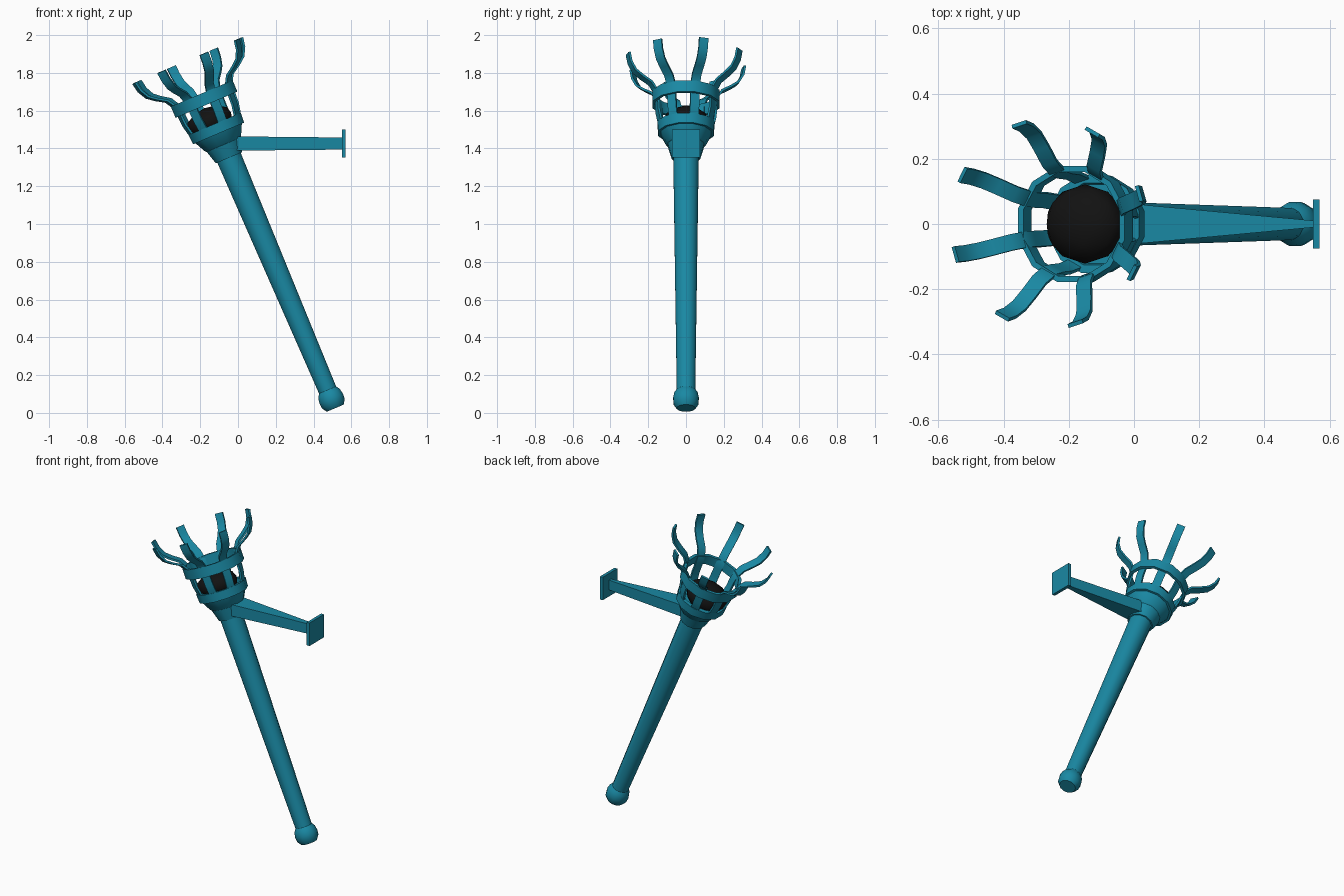
import bpy, bmesh
from math import sin, cos, pi, radians
from mathutils import Matrix, Vector

if "Cube" in bpy.data.objects:
    bpy.data.objects.remove(bpy.data.objects["Cube"])

# tilted frame shared by the shaft and head (local z runs along the shaft)
FRAME = Matrix.Translation((0.515, 0, 0.025)) @ Matrix.Rotation(radians(-23), 4, 'Y')


def material(name, rgb):
    m = bpy.data.materials.new(name)
    m.diffuse_color = (*rgb, 1)
    m.use_nodes = True
    m.node_tree.nodes["Principled BSDF"].inputs["Base Color"].default_value = m.diffuse_color
    return m


TEAL = material("teal_metal", (0.01, 0.25, 0.37))
BLACK = material("black_coal", (0.006, 0.006, 0.006))


def finish(name, bm, mat, matrix, angle=35):
    bmesh.ops.recalc_face_normals(bm, faces=bm.faces)
    bm.transform(matrix)
    me = bpy.data.meshes.new(name)
    bm.to_mesh(me)
    bm.free()
    me.materials.append(mat)
    ob = bpy.data.objects.new(name, me)
    bpy.context.collection.objects.link(ob)
    bpy.ops.object.select_all(action='DESELECT')
    ob.select_set(True)
    bpy.context.view_layer.objects.active = ob
    bpy.ops.object.shade_smooth_by_angle(angle=radians(angle))
    return ob


def lathe(name, profile, closed=False, sides=12):
    """Revolve (radius, height) points around the shaft axis."""
    bm = bmesh.new()
    rings = []
    for r, h in profile:
        if r == 0:
            rings.append([bm.verts.new((0, 0, h))] * sides)
        else:
            rings.append([bm.verts.new((r * cos(a), r * sin(a), h))
                          for a in ((i + 0.5) * 2 * pi / sides for i in range(sides))])
    pairs = list(zip(rings, rings[1:]))
    if closed:
        pairs.append((rings[-1], rings[0]))
    for lo, hi in pairs:
        for i in range(sides):
            j = (i + 1) % sides
            bm.faces.new(list(dict.fromkeys((lo[i], lo[j], hi[j], hi[i]))))
    return finish(name, bm, TEAL, FRAME)


# shaft and end knob
lathe("shaft", [(0, 0.05), (0.05, 0.05), (0.07, 1.47), (0, 1.47)])
lathe("end_knob", [(0, 0), (0.05, 0), (0.067, 0.025), (0.07, 0.055), (0.064, 0.085),
                   (0.05, 0.105), (0, 0.105)])

# cup with its thick rim
lathe("cup", [(0, 1.44), (0.078, 1.44), (0.1, 1.515), (0.107, 1.52), (0.138, 1.58),
              (0.152, 1.58), (0.156, 1.635), (0.13, 1.635), (0.125, 1.6), (0, 1.6)])

# upper hoop
lathe("upper_hoop", [(0.166, 1.745), (0.184, 1.745), (0.184, 1.81), (0.166, 1.81)], closed=True)

# eight flared prongs
PATH = [(0.128, 1.595), (0.145, 1.64), (0.156, 1.69), (0.159, 1.75), (0.166, 1.80),
        (0.195, 1.845), (0.245, 1.875), (0.285, 1.905), (0.31, 1.95), (0.32, 2.0)]
HALF_W, HALF_T = 0.025, 0.006
for k in range(8):
    bm = bmesh.new()
    sections = []
    for i, (r, h) in enumerate(PATH):
        a, b = PATH[max(i - 1, 0)], PATH[min(i + 1, len(PATH) - 1)]
        t = Vector((b[0] - a[0], b[1] - a[1])).normalized()
        nx, nz = t.y * HALF_T, -t.x * HALF_T
        sections.append([bm.verts.new((r + s * nx, w * HALF_W, h + s * nz))
                         for s, w in ((-1, -1), (1, -1), (1, 1), (-1, 1))])
    for lo, hi in zip(sections, sections[1:]):
        for i in range(4):
            j = (i + 1) % 4
            bm.faces.new((lo[i], lo[j], hi[j], hi[i]))
    bm.faces.new(sections[0])
    bm.faces.new(sections[-1])
    finish(f"prong_{k + 1}", bm, TEAL, FRAME @ Matrix.Rotation(radians(17 + 45 * k), 4, 'Z'))

# coal lump in the cup
bm = bmesh.new()
bmesh.ops.create_icosphere(bm, subdivisions=2, radius=1)
finish("coal", bm, BLACK, FRAME @ Matrix.Translation((-0.02, 0, 1.655))
       @ Matrix.Diagonal((0.13, 0.122, 0.078, 1)))


def tapered_box(name, x0, x1, start, end, z):
    """Box along x with (half y, half z) given at both ends."""
    bm = bmesh.new()
    bmesh.ops.create_cube(bm, size=2)
    for v in bm.verts:
        hy, hz = start if v.co.x < 0 else end
        v.co = (x0 if v.co.x < 0 else x1, v.co.y * hy, v.co.z * hz)
    finish(name, bm, TEAL, Matrix.Translation((0, 0, z)))


# wall bracket
tapered_box("bracket_arm", -0.05, 0.555, (0.066, 0.038), (0.01, 0.032), 1.426)
tapered_box("wall_plate", 0.55, 0.57, (0.075, 0.075), (0.075, 0.075), 1.426)
